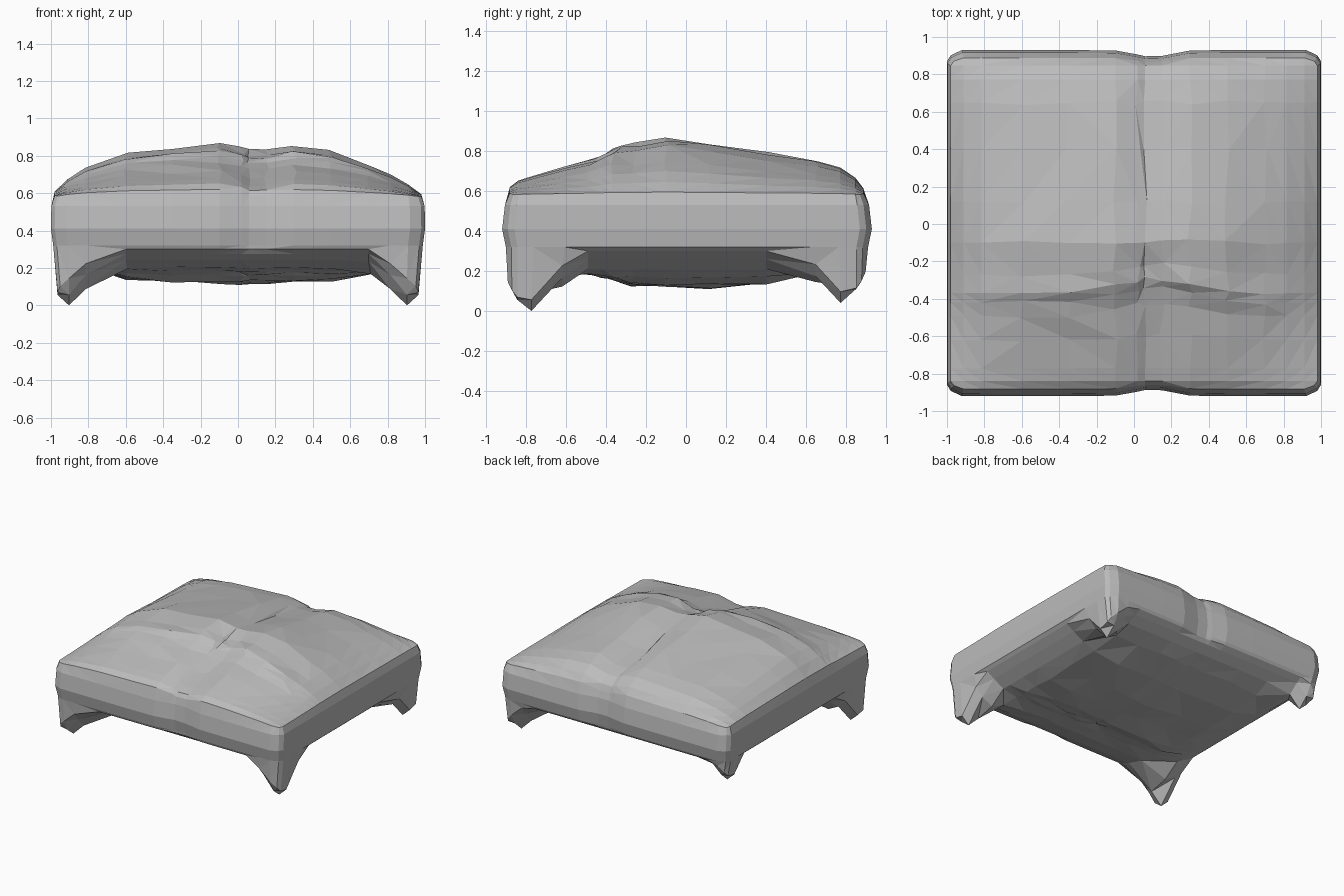
import bpy, bmesh, math, random

random.seed(4)
cube = bpy.data.objects.get("Cube")
if cube:
    bpy.data.objects.remove(cube)

# One grey for the whole cushion
grey = bpy.data.materials.new("soft grey")
grey.use_nodes = True
colour = (0.5, 0.5, 0.5, 1)
grey.diffuse_color = colour
grey.node_tree.nodes["Principled BSDF"].inputs["Base Color"].default_value = colour


def interp(t, pts):
    if t <= pts[0][0]:
        return pts[0][1]
    for (a, p), (b, q) in zip(pts, pts[1:]):
        if t <= b:
            return p + (q - p) * (t - a) / (b - a)
    return pts[-1][1]


def bump(t, centre, width):
    return math.exp(-((t - centre) / width) ** 2)


# Crown profiles: across with the centre groove, and front to back with the fold
ACROSS = [(-1, .1), (-.93, .3), (-.85, .5), (-.6, .8), (-.1, 1), (0, .95), (.05, .88),
          (.15, .87), (.3, .96), (.5, .85), (.8, .45), (.95, .17), (1, .05)]
ALONG = [(-.92, .14), (-.87, .24), (-.7, .4), (-.5, .62), (-.43, .74), (-.38, .87),
         (-.28, .89), (-.1, 1), (0, .97), (.4, .72), (.7, .58), (.8, .45), (.87, .3), (.93, .12)]
# Underside profiles: sagging belly and flared corner feet
BELLY_Y = [(-.92, .3), (-.7, .21), (-.45, .18), (-.28, .13), (.1, .11),
           (.4, .14), (.7, .2), (.93, .3)]
BELLY_X = [(0, .11), (.6, .14), (.8, .2), (1, .3)]
FOOT = [(0, 0), (.1, .06), (.2, .13), (.35, .2), (.5, .28), (.6, .4)]

XS = [-1, -.92, -.82, -.6, -.35, -.1, .02, .06, .15, .3, .5, .7, .82, .92, 1]
YS = [-.92, -.86, -.78, -.62, -.49, -.42, -.37, -.27, -.1, .12, .4, .65, .78, .87, .93]
NX, NY = len(XS), len(YS)


def top_height(x, y):
    groove = .045 * bump(x, .1, .08) * abs(y)
    return .58 + .29 * interp(x, ACROSS) * interp(y, ALONG) - groove


def bottom_height(x, y):
    belly = max(interp(y, BELLY_Y), interp(abs(x), BELLY_X))
    dx, dy = abs(x) - .92, abs(y) - .78
    # Feet run inward along the diagonal and rise quickly along the rim
    reach = math.hypot(dx, dy) + 1.3 * max(0, abs(dx - dy) - .07)
    # The back feet are shorter, the back right one most
    lift = 0 if y < 0 else .04 if x > 0 else .12
    return min(belly, interp(reach, FOOT) + lift)


def outline(i, j):
    """Plan position with rounded corners and a pinch at the groove."""
    x, y = XS[i], YS[j]
    if i in (0, NX - 1) and j in (0, NY - 1):
        return x * .98, y * .97
    if j in (0, NY - 1):
        y *= 1 - .04 * bump(x, .1, .12)
    return x, y


bm = bmesh.new()
rim = ([(i, 0) for i in range(NX)] + [(NX - 1, j) for j in range(1, NY)]
       + [(i, NY - 1) for i in range(NX - 2, -1, -1)] + [(0, j) for j in range(NY - 2, 0, -1)])
edge = set(rim)


def sheet(height, shrink_x, shrink_y, wobble, fold):
    """Grid of vertices following a height rule."""
    verts = {}
    for i in range(NX):
        for j in range(NY):
            x, y = outline(i, j)
            z = height(XS[i], YS[j])
            if (i, j) not in edge:
                y += fold * bump(x, .12, .25) * bump(y, -.4, .2)
                if abs(x) < .8 and abs(y) < .75:
                    x += random.uniform(-1, 1) * wobble
                    y += random.uniform(-1, 1) * wobble
                    z += random.uniform(-.5, .5) * wobble
            # Draw the border in, easing off towards the middle
            x *= 1 - (1 - shrink_x) * abs(x) ** 8
            y *= 1 - (1 - shrink_y) * abs(y) ** 8
            verts[i, j] = bm.verts.new((x, y, z))
    return verts


def fill(verts, flip):
    for i in range(NX - 1):
        for j in range(NY - 1):
            quad = [verts[i, j], verts[i + 1, j], verts[i + 1, j + 1], verts[i, j + 1]]
            bm.faces.new(quad[::-1] if flip else quad)


# Top crown and underside with feet
top = sheet(top_height, .98, .92, .014, .08)
bottom = sheet(bottom_height, .965, .94, .014, 0)
fill(top, False)
fill(bottom, True)

# Bulging side walls, leaning in more at the front and back
rings = [[top[k] for k in rim]]
for z, scale_x, scale_y in ((.53, .998, .985), (.41, 1, 1), (.32, .988, .98)):
    ring = []
    for i, j in rim:
        x, y = outline(i, j)
        ring.append(bm.verts.new((x * scale_x, y * scale_y, z)))
    rings.append(ring)
rings.append([bottom[k] for k in rim])
for upper, lower in zip(rings, rings[1:]):
    for n in range(len(rim)):
        m = (n + 1) % len(rim)
        bm.faces.new((upper[n], lower[n], lower[m], upper[m]))

# Flat triangular facets
bmesh.ops.triangulate(bm, faces=bm.faces[:], quad_method='SHORT_EDGE')
bmesh.ops.recalc_face_normals(bm, faces=bm.faces[:])
mesh = bpy.data.meshes.new("cushion")
bm.to_mesh(mesh)
bm.free()
mesh.materials.append(grey)
cushion = bpy.data.objects.new("cushion", mesh)
bpy.context.scene.collection.objects.link(cushion)
